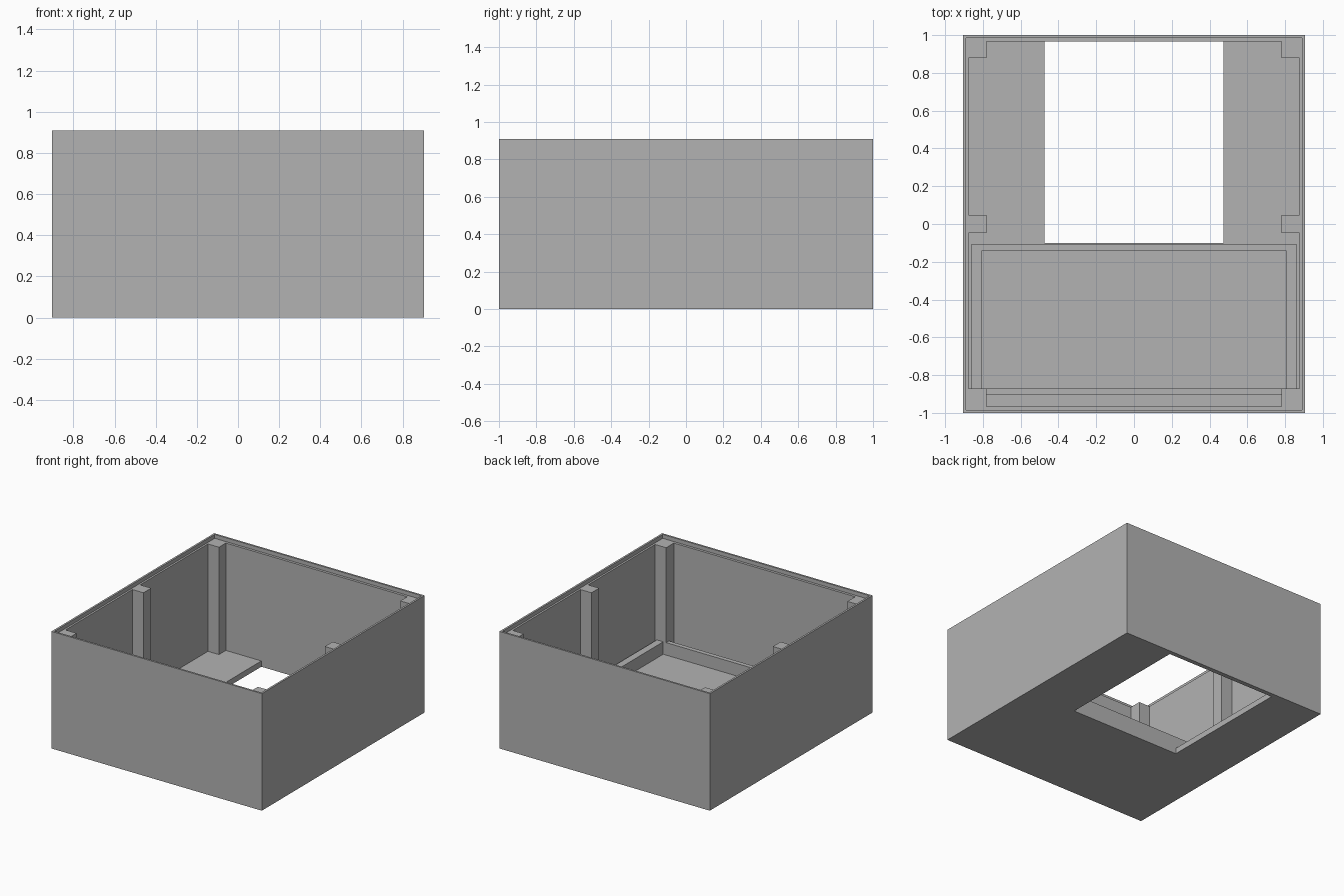
import bpy
import bmesh
from mathutils import Vector

cube = bpy.data.objects.get("Cube")
if cube:
    bpy.data.objects.remove(cube, do_unlink=True)

GREY = (0.45, 0.45, 0.45, 1.0)
grey = bpy.data.materials.new("plain_grey")
grey.use_nodes = True
grey.diffuse_color = GREY
grey.node_tree.nodes["Principled BSDF"].inputs["Base Color"].default_value = GREY

# Main levels and half sizes
HEIGHT, LEDGE, FLOOR, RIM_TOP = 0.91, 0.88, 0.045, 0.142
HALF_X, HALF_Y = 0.905, 1.0
CAVITY_X, CAVITY_Y = 0.875, 0.965
POST = 0.095


def box(name, low, high):
    """Axis-aligned box between two corners."""
    low, high = Vector(low), Vector(high)
    bm = bmesh.new()
    bmesh.ops.create_cube(bm, size=1)
    for v in bm.verts:
        v.co = (low + high) / 2 + v.co * (high - low)
    mesh = bpy.data.meshes.new(name)
    bm.to_mesh(mesh)
    bm.free()
    mesh.materials.append(grey)
    obj = bpy.data.objects.new(name, mesh)
    bpy.context.collection.objects.link(obj)
    return obj


def cut(target, low, high):
    """Subtract a box from the target and remove the cutter."""
    cutter = box("cutter", low, high)
    cutter.hide_render = True
    mod = target.modifiers.new("cut", 'BOOLEAN')
    mod.operation = 'DIFFERENCE'
    mod.solver = 'EXACT'
    mod.object = cutter
    bpy.context.view_layer.objects.active = target
    bpy.ops.object.modifier_apply(modifier=mod.name)
    bpy.data.objects.remove(cutter, do_unlink=True)


# Open case: stepped lip, cavity and rectangular floor opening
case = box("case", (-HALF_X, -HALF_Y, 0), (HALF_X, HALF_Y, HEIGHT))
cut(case, (-0.89, -0.985, LEDGE), (0.89, 0.985, HEIGHT + 0.2))
cut(case, (-CAVITY_X, -CAVITY_Y, FLOOR), (CAVITY_X, CAVITY_Y, HEIGHT + 0.2))
cut(case, (-0.475, -0.1, -0.2), (0.475, CAVITY_Y, 0.5))

# Screw posts along both side walls
for side, sign in (("left", 1), ("right", -1)):
    xs = sorted((sign * (CAVITY_X - POST), sign * CAVITY_X))
    for place, y in (("front", -CAVITY_Y), ("middle", -POST / 2),
                     ("back", CAVITY_Y - POST + 0.01)):
        end = min(y + POST, CAVITY_Y)
        box(f"{side}_{place}_post", (xs[0], y, FLOOR), (xs[1], end, LEDGE))

# Raised frame around the front compartment
frame = box("compartment_frame", (-0.86, -0.905, FLOOR), (0.86, -0.105, RIM_TOP))
cut(frame, (-0.805, -0.87, -0.2), (0.805, -0.14, 0.5))
